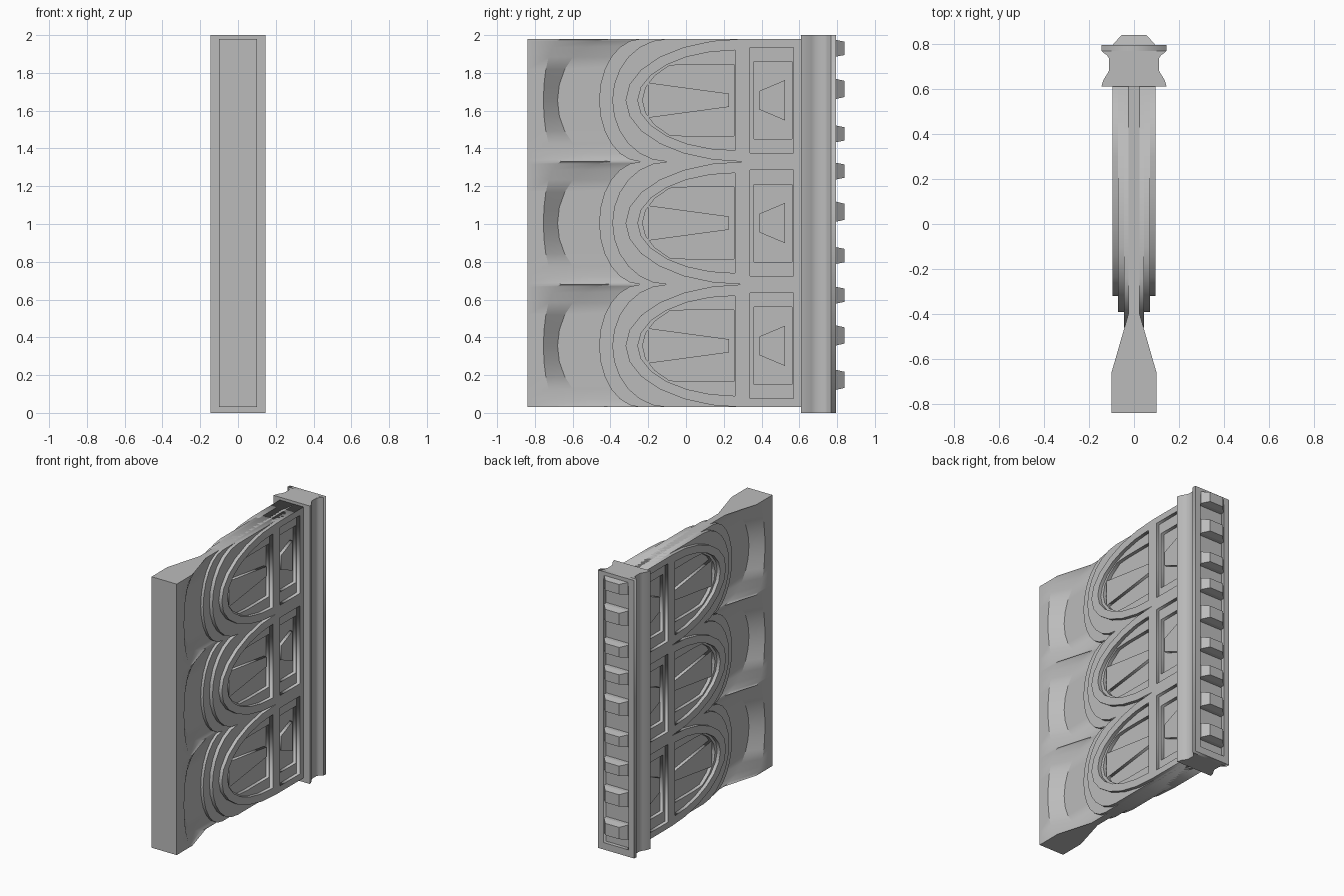
import bpy, bmesh, math
from mathutils import Matrix

cube = bpy.data.objects.get("Cube")
if cube:
    bpy.data.objects.remove(cube, do_unlink=True)

stone = bpy.data.materials.new("grey stone")
stone.use_nodes = True
stone.diffuse_color = (0.5, 0.5, 0.5, 1)
stone.node_tree.nodes["Principled BSDF"].inputs["Base Color"].default_value = (0.5, 0.5, 0.5, 1)

CENTRES = [0.355, 1.005, 1.655]
HALF = 0.325          # half height of one lobe
SEG = 12
ANGLES = [-math.pi / 2 + math.pi * i / SEG for i in range(SEG + 1)]
SIDE = Matrix(((0, 0, 1, 0), (1, 0, 0, 0), (0, 1, 0, 0), (0, 0, 0, 1)))
BACK = Matrix(((1, 0, 0, 0), (0, 0, -1, 0), (0, 1, 0, 0), (0, 0, 0, 1)))


def add(name, mesh, smooth=None):
    mesh.materials.clear()
    mesh.materials.append(stone)
    if smooth:
        mesh.shade_smooth()
        mesh.set_sharp_from_angle(angle=math.radians(smooth))
    ob = bpy.data.objects.new(name, mesh)
    bpy.context.collection.objects.link(ob)
    return ob


def loft(name, rings, smooth=None):
    """Solid skinned through closed rings with equal point counts."""
    bm = bmesh.new()
    rows = [[bm.verts.new(p) for p in ring] for ring in rings]
    n = len(rows[0])
    for a, b in zip(rows, rows[1:]):
        for i in range(n):
            j = (i + 1) % n
            bm.faces.new((a[i], a[j], b[j], b[i]))
    bm.faces.new(rows[0][::-1])
    bm.faces.new(rows[-1])
    bmesh.ops.recalc_face_normals(bm, faces=bm.faces)
    mesh = bpy.data.meshes.new(name)
    bm.to_mesh(mesh)
    bm.free()
    return add(name, mesh, smooth)


def plate(name, loops, half, matrix):
    """Flat plate with holes, extruded both ways from its plane."""
    cu = bpy.data.curves.new(name, "CURVE")
    cu.dimensions = "2D"
    cu.fill_mode = "BOTH"
    cu.extrude = half
    for loop in loops:
        sp = cu.splines.new("POLY")
        sp.points.add(len(loop) - 1)
        for p, (u, v) in zip(sp.points, loop):
            p.co = (u, v, 0, 1)
        sp.use_cyclic_u = True
    tmp = bpy.data.objects.new(name + " curve", cu)
    bpy.context.collection.objects.link(tmp)
    bpy.context.view_layer.update()
    dg = bpy.context.evaluated_depsgraph_get()
    mesh = bpy.data.meshes.new_from_object(tmp.evaluated_get(dg))
    bpy.data.objects.remove(tmp, do_unlink=True)
    mesh.transform(matrix)
    bm = bmesh.new()
    bm.from_mesh(mesh)
    bmesh.ops.remove_doubles(bm, verts=bm.verts, dist=0.0001)
    bmesh.ops.recalc_face_normals(bm, faces=bm.faces)
    bm.to_mesh(mesh)
    bm.free()
    return add(name, mesh)


def lobes(apex, cusp):
    """Scalloped edge running up the panel, as (y, z)."""
    pts = []
    for k, c in enumerate(CENTRES):
        for t in ANGLES[1 if k else 0:]:
            pts.append((cusp + (apex - cusp) * math.cos(t), c + HALF * math.sin(t)))
    return pts


def layer_outline(apex, cusp):
    edge = lobes(apex, cusp)
    return edge + [(0.61, edge[-1][1]), (0.61, edge[0][1])]


def arch(c, apex, flat, half, limit):
    return [(flat + (apex - flat) * math.cos(t),
             c + max(-limit, min(limit, half * math.sin(t)))) for t in ANGLES]


def rect(u0, u1, v0, v1):
    return [(u0, v0), (u1, v0), (u1, v1), (u0, v1)]


# Core slab with scooped front border
rings = []
for (y1, z), (y2, _) in zip(lobes(-0.755, -0.66), lobes(-0.68, -0.4)):
    right = [(0.1, -0.84), (0.1, y1), (0.025, y2), (0.025, 0.61)]
    ring = right + [(-x, y) for x, y in reversed(right)]
    rings.append([(x, y, z) for x, y in ring])
loft("core_slab", rings, 35)

# Stepped scalloped layers with window openings
outer_holes, inner_holes = [], []
for c in CENTRES:
    outer_holes += [arch(c, -0.255, 0.26, 0.265, 1),
                    rect(0.34, 0.568, c - 0.28, c + 0.28)]
    inner_holes += [arch(c, -0.23, 0.255, 0.26, 0.19),
                    rect(0.36, 0.56, c - 0.205, c + 0.205)]
plate("inner_layer", [layer_outline(-0.46, -0.24)], 0.045, SIDE)
plate("middle_layer", [layer_outline(-0.39, -0.1)] + inner_holes, 0.07, SIDE)
plate("outer_layer", [layer_outline(-0.32, 0.3)] + outer_holes, 0.095, SIDE)

# Tapered relief panels inside the windows
for i, c in enumerate(CENTRES):
    for label, y0, h0, y1, h1 in (("arch_relief", -0.2, 0.093, 0.228, 0.035),
                                  ("square_relief", 0.39, 0.05, 0.525, 0.107)):
        shape = [(y0, c - h0), (y1, c - h1), (y1, c + h1), (y0, c + h0)]
        plate(f"{label}_{i + 1}", [shape], 0.068, SIDE)

# Moulded back post
half_profile = [(0.145, 0.61), (0.136, 0.64), (0.12, 0.665), (0.11, 0.685),
                (0.11, 0.735), (0.12, 0.75), (0.138, 0.762), (0.142, 0.768)]
profile = half_profile + [(-x, y) for x, y in reversed(half_profile)]
loft("back_post", [[(x, y, z) for x, y in profile] for z in (0, 2)], 40)

# Back frame around the recessed strip
frame = plate("back_frame", [rect(-0.144, 0.144, 0, 2), rect(-0.1, 0.1, 0.05, 1.95)], 0.0135, BACK)
frame.data.transform(Matrix.Translation((0, 0.7815, 0)))

# Row of tapered blocks
for i, z in enumerate((0.175, 0.41, 0.623, 0.833, 1.065, 1.28, 1.477, 1.715, 1.93)):
    hz = 0.053 if i in (0, 1, 4, 7) else 0.044
    sections = [(0.76, 0.095, hz), (0.795, 0.095, hz), (0.84, 0.055, hz * 0.8)]
    loft(f"back_block_{i + 1}",
         [[(x, y, z + v) for x, v in rect(-hx, hx, -h, h)] for y, hx, h in sections])
